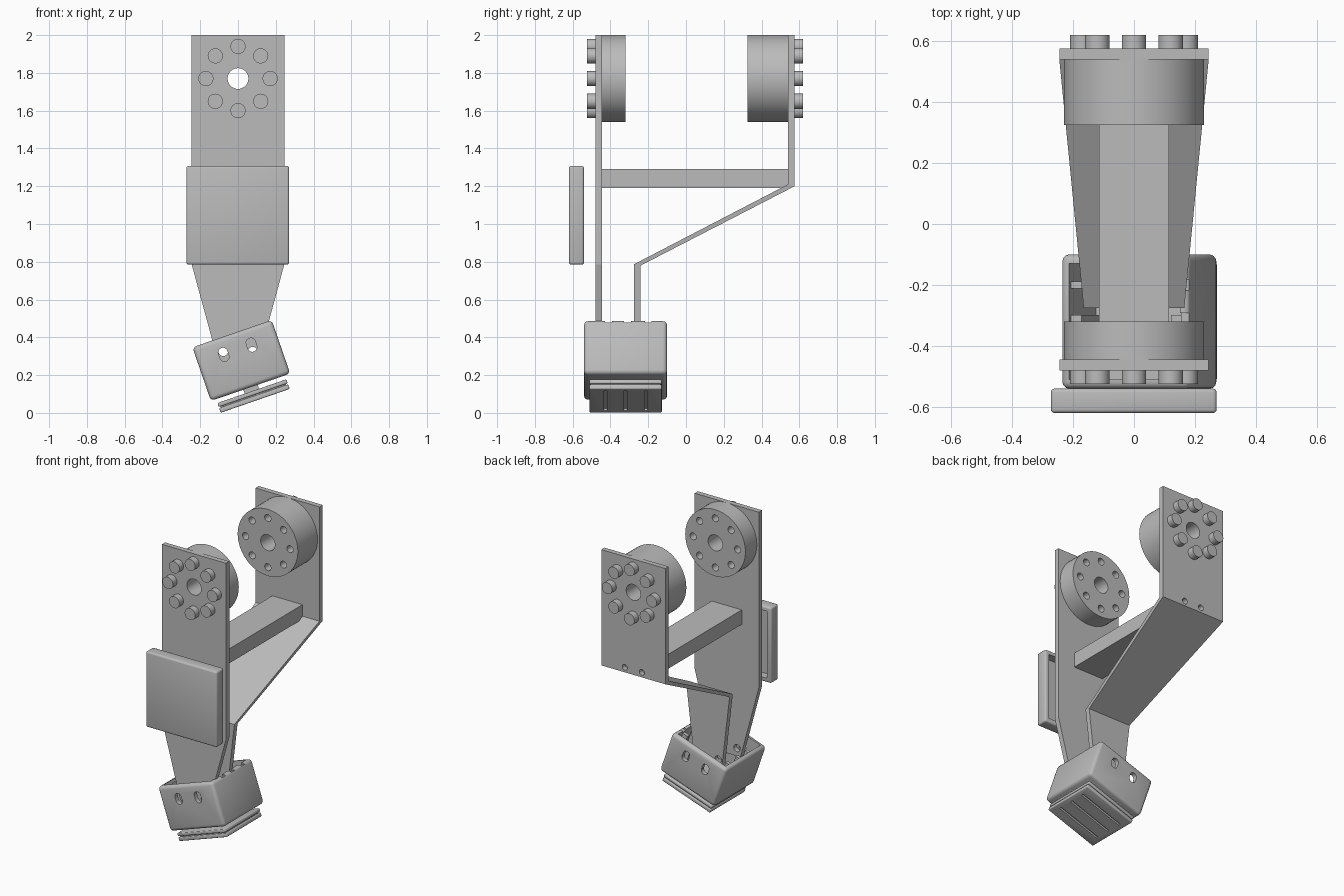
import bpy, bmesh, math
from mathutils import Matrix, Vector

if "Cube" in bpy.data.objects:
    bpy.data.objects.remove(bpy.data.objects["Cube"], do_unlink=True)

GREY = (0.5, 0.5, 0.5, 1)
metal = bpy.data.materials.new("plain grey")
metal.use_nodes = True
metal.diffuse_color = GREY
metal.node_tree.nodes["Principled BSDF"].inputs["Base Color"].default_value = GREY


def finish(name, bm):
    bmesh.ops.recalc_face_normals(bm, faces=bm.faces)
    mesh = bpy.data.meshes.new(name)
    bm.to_mesh(mesh)
    bm.free()
    mesh.materials.append(metal)
    ob = bpy.data.objects.new(name, mesh)
    bpy.context.collection.objects.link(ob)
    return ob


def box(name, x, y, z, bevel=0):
    """Box from (min, max) ranges, optionally rounded."""
    bm = bmesh.new()
    bmesh.ops.create_cube(bm, size=1)
    for v in bm.verts:
        v.co = [r[0] if c < 0 else r[1] for c, r in zip(v.co, (x, y, z))]
    if bevel:
        bmesh.ops.bevel(bm, geom=bm.edges[:], offset=bevel, segments=3,
                        profile=0.5, affect='EDGES')
    return finish(name, bm)


def rod(name, x, z, y, r, sides=32):
    """Cylinder along y."""
    bm = bmesh.new()
    m = (Matrix.Translation((x, sum(y) / 2, z)) @ Matrix.Rotation(math.pi / 2, 4, 'X'))
    bmesh.ops.create_cone(bm, cap_ends=True, segments=sides, radius1=r,
                          radius2=r, depth=y[1] - y[0], matrix=m)
    return finish(name, bm)


def loft(name, loops):
    """Skin closed loops of equal length and cap both ends."""
    bm = bmesh.new()
    rings = [[bm.verts.new(p) for p in loop] for loop in loops]
    n = len(rings[0])
    for a, b in zip(rings, rings[1:]):
        for i in range(n):
            j = (i + 1) % n
            bm.faces.new((a[i], a[j], b[j], b[i]))
    bm.faces.new(rings[0])
    bm.faces.new(rings[-1])
    return finish(name, bm)


def activate(ob):
    bpy.ops.object.select_all(action='DESELECT')
    bpy.context.view_layer.objects.active = ob
    ob.select_set(True)


def cut(ob, cutters):
    activate(ob)
    for c in cutters:
        mod = ob.modifiers.new("cut", 'BOOLEAN')
        mod.operation, mod.solver, mod.object = 'DIFFERENCE', 'EXACT', c
        bpy.ops.object.modifier_apply(modifier=mod.name)
        bpy.data.objects.remove(c, do_unlink=True)


def smooth(ob):
    activate(ob)
    bpy.ops.object.shade_smooth_by_angle(angle=math.radians(35))


HUB_Z = 1.77
ring = [(0.17 * math.cos(i * math.pi / 4), HUB_Z + 0.17 * math.sin(i * math.pi / 4))
        for i in range(8)]
THROUGH = (-1, 1)


def plate_holes():
    return ([rod("cutter", 0, HUB_Z, THROUGH, 0.055)]
            + [rod("cutter", s * 0.078, 0.325, THROUGH, 0.025, 20) for s in (-1, 1)]
            + [rod("cutter", s * 0.065, 1.235, THROUGH, 0.02, 20) for s in (-1, 1)])


# Front plate, tapering into the foot
outline = [(0.245, 2), (0.245, 0.785), (0.105, 0.27)]
outline += [(-x, z) for x, z in reversed(outline)]
front_plate = loft("front_plate", [[(x, y, z) for x, z in outline] for y in (-0.48, -0.445)])
cut(front_plate, plate_holes())

# Bent rear bracket: front point, back point and half width at each station
stations = [((-0.275, 0.27), (-0.24, 0.27), 0.105),
            ((-0.275, 0.787), (-0.24, 0.78), 0.165),
            ((0.54, 1.21), (0.575, 1.2), 0.245),
            ((0.54, 2), (0.575, 2), 0.245)]
rear_bracket = loft("rear_bracket", [
    [(-w, *f), (w, *f), (w, *b), (-w, *b)] for f, b, w in stations])
cut(rear_bracket, plate_holes())

# Cross bar between the plates
box("cross_bar", (-0.115, 0.115), (-0.445, 0.54), (1.19, 1.29))

# Hubs with a bore, bolt holes on the inner face and bolt heads outside
for side, hub_y, inner_y, bolt_y in (
        ("front", (-0.445, -0.32), (-0.40, -0.3), (-0.525, -0.48)),
        ("rear", (0.325, 0.54), (0.3, 0.46), (0.575, 0.62))):
    hub = rod(side + "_hub", 0, HUB_Z, hub_y, 0.23, 64)
    cut(hub, [rod("cutter", 0, HUB_Z, THROUGH, 0.055)]
        + [rod("cutter", x, z, inner_y, 0.024, 20) for x, z in ring])
    smooth(hub)
    for i, (x, z) in enumerate(ring):
        smooth(rod(f"{side}_bolt_{i + 1}", x, z, bolt_y, 0.04))

# Front cover: shallow rounded tray, open at the back
cover = box("front_cover", (-0.273, 0.271), (-0.62, -0.54), (0.785, 1.307), 0.012)
cut(cover, [box("cutter", (-0.243, 0.241), (-0.595, -0.5), (0.815, 1.277))])
smooth(cover)

# Tilted foot, built around its own centre
tilt = (Matrix.Translation((0.0175, -0.32, 0.2775))
        @ Matrix.Rotation(math.radians(-19), 4, 'Y'))
foot = []
housing = box("foot_housing", (-0.222, 0.222), (-0.22, 0.22), (-0.15, 0.15), 0.022)
cutters = [box("cutter", (-0.192, 0.192), (-0.19, 0.19), (-0.12, 0.3))]
for s in (-1, 1):
    # Slotted screw holes, taller than wide
    slot = rod("cutter", s * 0.078, 0.06, THROUGH, 0.025, 24)
    for v in slot.data.vertices:
        v.co.z += math.copysign(0.012, v.co.z - 0.06)
    cutters.append(slot)
for y in (-0.09, 0.01, 0.12):
    cutters.append(box("cutter", (0.17, 0.3), (y - 0.018, y + 0.018), (0.138, 0.2)))
cut(housing, cutters)
smooth(housing)
foot.append(housing)

# Guide ribs inside the foot
for s, side in ((1, "left"), (-1, "right")):
    for i, y in enumerate((-0.09, 0.01, 0.12)):
        x = sorted((s * 0.195, s * 0.155))
        foot.append(box(f"{side}_rib_{i + 1}", x, (y - 0.012, y + 0.012), (-0.125, 0.13)))

# Sole: neck, upper pad, spacer and grooved lower pad
foot.append(box("sole_neck", (-0.04, 0.04), (-0.12, 0.12), (-0.175, -0.145)))
pad = box("upper_pad", (-0.193, 0.193), (-0.192, 0.192), (-0.194, -0.172), 0.006)
smooth(pad)
foot.append(pad)
foot.append(box("pad_spacer", (-0.183, 0.183), (-0.182, 0.182), (-0.202, -0.192)))
tread = box("lower_pad", (-0.193, 0.193), (-0.192, 0.192), (-0.226, -0.2), 0.006)
cut(tread, [box("cutter", (-0.16, 0.16), (y - 0.008, y + 0.008), (-0.3, -0.213))
            for y in (-0.107, 0, 0.107)])
smooth(tread)
foot.append(tread)
for ob in foot:
    ob.data.transform(tilt)
